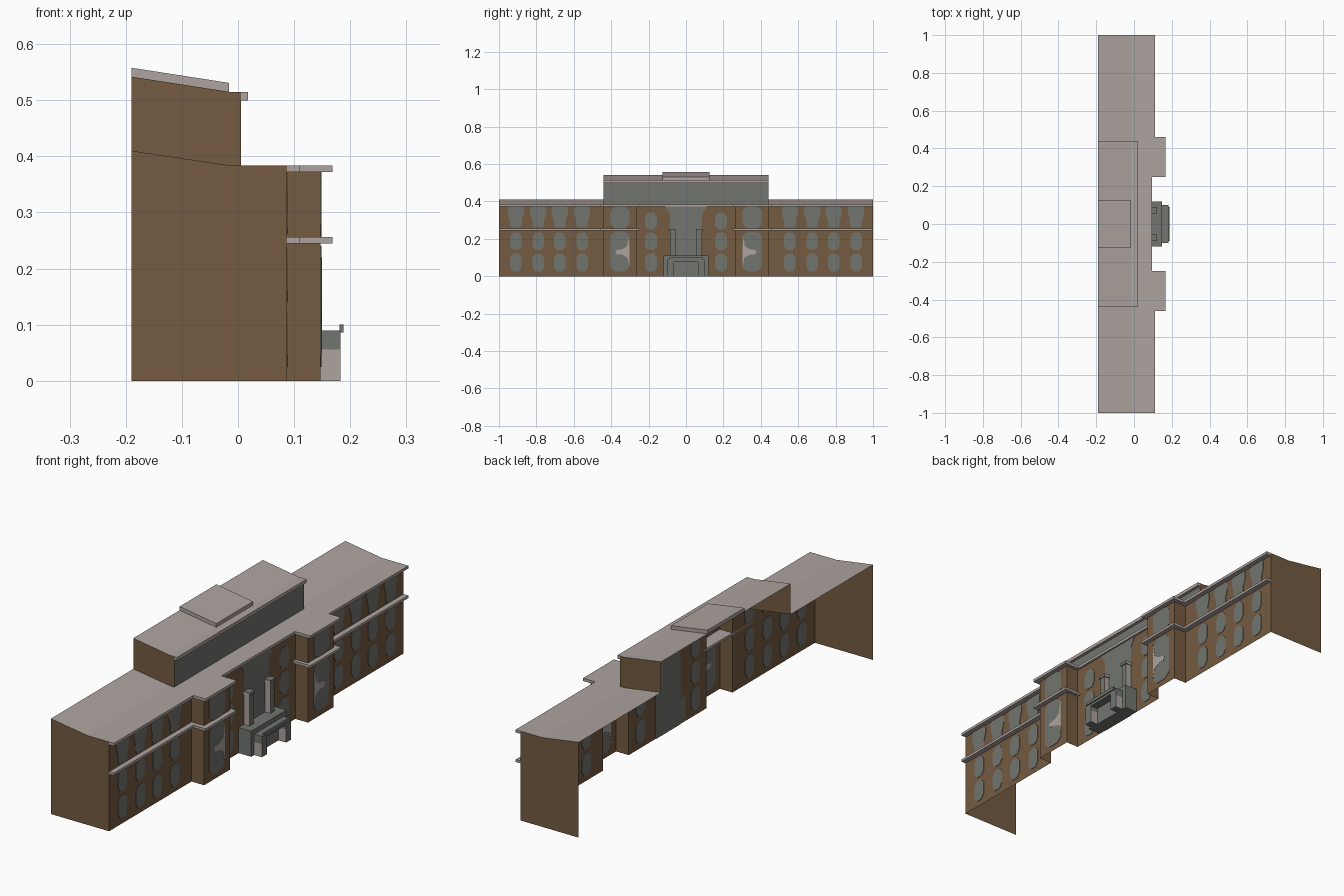
import bpy, bmesh

if "Cube" in bpy.data.objects:
    bpy.data.objects.remove(bpy.data.objects["Cube"])


def material(name, r, g, b):
    m = bpy.data.materials.new(name)
    lin = [((c / 255 + 0.055) / 1.055) ** 2.4 for c in (r, g, b)]
    m.diffuse_color = (*lin, 1)
    m.use_nodes = True
    m.node_tree.nodes["Principled BSDF"].inputs["Base Color"].default_value = m.diffuse_color
    return m


BRICK = material("brown_brick", 117, 91, 65)
STONE = material("pale_stone", 174, 164, 159)
GREY = material("grey_glass", 114, 117, 110)


def mesh(name, verts, faces, *mats):
    me = bpy.data.meshes.new(name)
    me.from_pydata(verts, [], faces)
    for m in mats:
        me.materials.append(m)
    ob = bpy.data.objects.new(name, me)
    bpy.context.collection.objects.link(ob)
    return ob


def recalc(ob):
    bm = bmesh.new()
    bm.from_mesh(ob.data)
    bmesh.ops.recalc_face_normals(bm, faces=bm.faces)
    bm.to_mesh(ob.data)
    bm.free()
    return ob


def prism(name, a, b, *mats):
    """Solid between two matching outlines."""
    n = len(a)
    faces = [list(range(n)), list(range(n, 2 * n))]
    faces += [(i, (i + 1) % n, n + (i + 1) % n, n + i) for i in range(n)]
    return recalc(mesh(name, a + b, faces, *mats))


def box(name, x, y, z, *mats):
    a, b = [[(x[0], y[0], k), (x[1], y[0], k), (x[1], y[1], k), (x[0], y[1], k)] for k in z]
    return prism(name, a, b, *mats)


def side_colour(ob):
    """Second material on faces looking along y."""
    for p in ob.data.polygons:
        if abs(p.normal.y) > 0.9:
            p.material_index = 1


def plate(name, outline, x, mat, t=0.002):
    """Thin panel on the facade, showing on both sides of the wall."""
    return prism(name, [(x - t, y, z) for y, z in outline],
                 [(x + t, y, z) for y, z in outline], mat)


def sheet(name, path, y0, y1, mat):
    """Open surface: xz path swept along y."""
    n = len(path)
    v = [(x, y0, z) for x, z in path] + [(x, y1, z) for x, z in path]
    return mesh(name, v, [(i, i + 1, n + i + 1, n + i) for i in range(n - 1)], mat)


def flat(name, outline, y, mat):
    """Upright panel in the xz plane."""
    return mesh(name, [(x, y, z) for x, z in outline], [list(range(len(outline)))], mat)


def rounded(c, w, z0, z1):
    k, h = w * 0.5, 0.022
    return [(c - k, z0), (c + k, z0), (c + w, z0 + h), (c + w, z1 - h),
            (c + k, z1), (c - k, z1), (c - w, z1 - h), (c - w, z0 + h)]


def flared(c):
    half = [(0.024, 0.262), (0.032, 0.275), (0.032, 0.30), (0.043, 0.335),
            (0.043, 0.362), (0.035, 0.374)]
    return [(c + y, z) for y, z in half] + [(c - y, z) for y, z in reversed(half)]


BACK, WALL, BAY, EAVE = -0.19, 0.087, 0.147, 0.384

# facade wall following the stepped plan
half = [(WALL, 0.265), (BAY, 0.265), (BAY, 0.44), (WALL, 0.44), (WALL, 1.0)]
plan = [(x, -y) for x, y in reversed(half)] + half
n = len(plan)
mesh("facade_wall", [(x, y, 0) for x, y in plan] + [(x, y, EAVE) for x, y in plan],
     [(i, i + 1, n + i + 1, n + i) for i in range(n - 1)], BRICK)

# roof strip in front of the upper storey
sheet("middle_roof", [(0.005, EAVE), (WALL, EAVE)], -0.44, 0.44, STONE)
box("middle_cornice", (WALL, 0.096), (-0.25, 0.25), (0.372, EAVE), STONE)

for s in (-1, 1):
    # end walls and wing roofs
    flat("end_wall", [(BACK, 0), (WALL, 0), (WALL, EAVE), (-0.015, EAVE), (BACK, 0.41)], s, BRICK)
    sheet("wing_roof", [(BACK, 0.41), (-0.015, EAVE), (WALL, EAVE)], s * 0.44, s, STONE)

    # cornices and band courses
    for label, z in (("cornice", (0.372, EAVE)), ("band_course", (0.245, 0.256))):
        box("wing_" + label, (WALL, 0.11), (s * 0.46, s), z, STONE)
        box("bay_" + label, (WALL, 0.168), (s * 0.25, s * 0.46), z, STONE)

    # wing windows, three rows
    for y in (0.555, 0.675, 0.79, 0.91):
        plate("ground_window", rounded(s * y, 0.03, 0.025, 0.122), WALL, GREY)
        plate("middle_window", rounded(s * y, 0.03, 0.14, 0.235), WALL, GREY)
        plate("upper_window", flared(s * y), WALL, GREY)

    # centre windows beside the entrance
    for z in ((0.025, 0.122), (0.14, 0.235), (0.25, 0.34)):
        plate("centre_window", rounded(s * 0.187, 0.031, *z), WALL, GREY)

    # tall bay windows with pale stone patch
    plate("bay_window", rounded(s * 0.354, 0.052, 0.025, 0.24), BAY, GREY)
    plate("bay_upper_window", rounded(s * 0.354, 0.052, 0.256, 0.374), BAY, GREY)
    patch = [(0.302, 0.05), (0.312, 0.10), (0.34, 0.115), (0.372, 0.118),
             (0.378, 0.138), (0.34, 0.145), (0.315, 0.16), (0.304, 0.22)]
    plate("bay_patch", [(s * y, z) for y, z in patch], BAY, STONE, 0.003)

    # upper storey side wall
    flat("upper_side_wall", [(BACK, 0.41), (-0.015, EAVE), (0.005, EAVE), (0.005, 0.515),
                             (-0.015, 0.515), (BACK, 0.542)], s * 0.44, BRICK)

    # entrance pillars with caps
    side_colour(box("pillar", (WALL, 0.114), (s * 0.057, s * 0.085), (0.11, 0.24), GREY, STONE))
    side_colour(box("pillar_cap", (WALL, 0.118), (s * 0.053, s * 0.089), (0.24, 0.253), GREY, STONE))

    # porch piers, pale sides below
    side_colour(box("porch_pier", (BAY, 0.183), (s * 0.065, s * 0.1), (0, 0.056), GREY, STONE))
    box("porch_pier_top", (BAY, 0.183), (s * 0.065, s * 0.1), (0.056, 0.075), GREY)

# upper storey front, roof, cornice and raised roof panel
mesh("upper_front", [(0.005, -0.44, EAVE), (0.005, 0.44, EAVE), (0.005, 0.44, 0.515),
                     (0.005, -0.44, 0.515)], [(0, 1, 2, 3)], GREY)
sheet("upper_roof", [(BACK, 0.542), (-0.015, 0.515), (0.005, 0.515)], -0.44, 0.44, STONE)
box("upper_cornice", (0.005, 0.018), (-0.44, 0.44), (0.5, 0.515), STONE)
panel = [(BACK, 0.542), (-0.016, 0.515), (-0.016, 0.531), (BACK, 0.558)]
prism("roof_panel", [(x, -0.125, z) for x, z in panel], [(x, 0.125, z) for x, z in panel], STONE)

# grey entrance wall
plate("entrance_panel", [(-0.085, 0.0), (0.085, 0.0), (0.085, 0.33), (0.11, 0.372),
                         (-0.11, 0.372), (-0.085, 0.33)], WALL, GREY)

# portico, lintel and crest
box("portico", (WALL, BAY), (-0.12, 0.12), (0, 0.11), GREY)
box("porch_lintel", (BAY, 0.183), (-0.1, 0.1), (0.075, 0.09), GREY)
box("porch_rail", (0.181, 0.188), (-0.09, 0.09), (0.086, 0.1), GREY)
